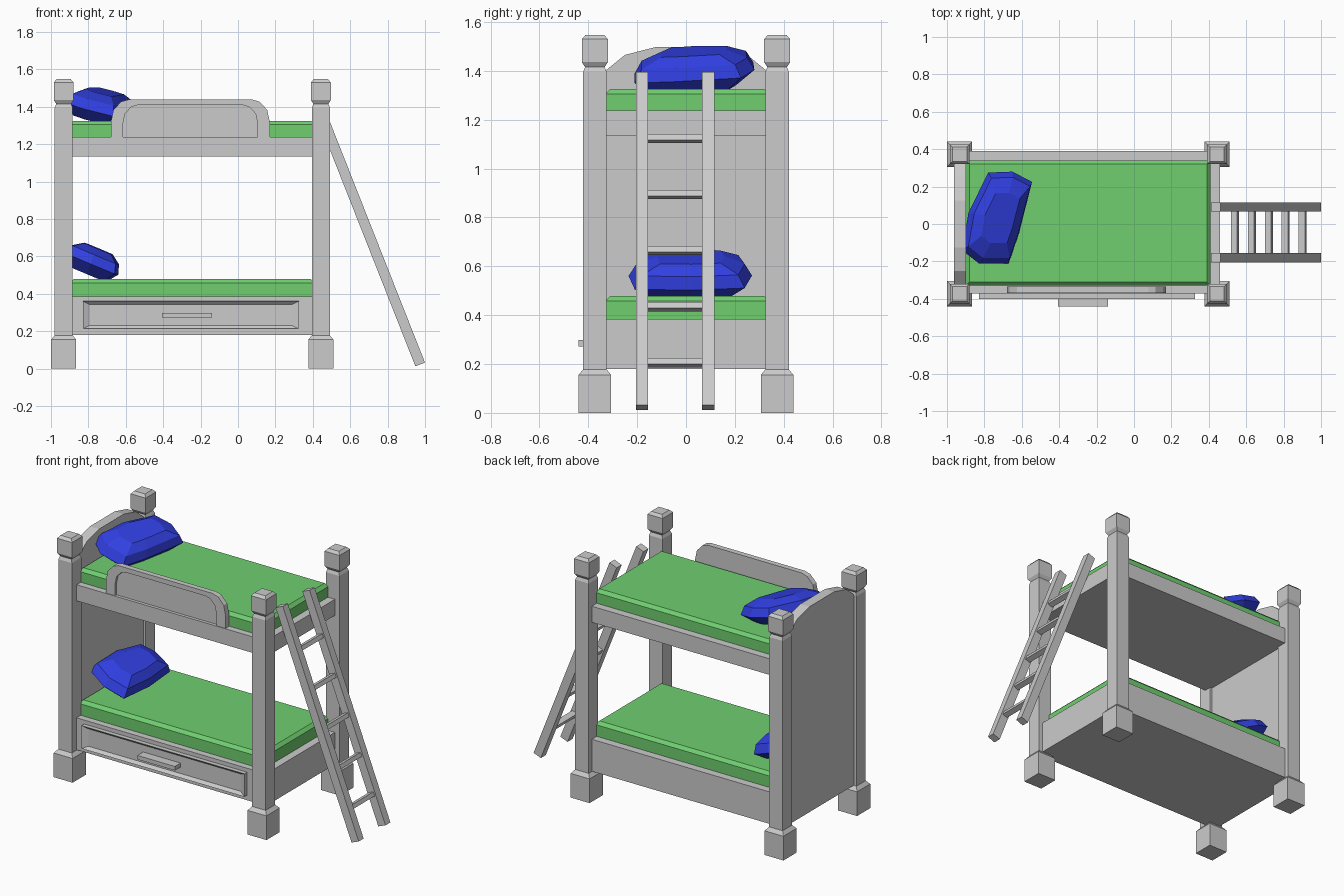
import bpy, bmesh, math
from mathutils import Vector

if "Cube" in bpy.data.objects:
    bpy.data.objects.remove(bpy.data.objects["Cube"])


def material(name, rgb):
    m = bpy.data.materials.new(name)
    m.diffuse_color = (*rgb, 1)
    m.use_nodes = True
    m.node_tree.nodes["Principled BSDF"].inputs["Base Color"].default_value = m.diffuse_color
    return m


GREEN = material("green_fabric", (0.16, 0.62, 0.16))
BLUE = material("blue_fabric", (0.03, 0.05, 0.75))


def finish(bm, name, mat=None):
    bmesh.ops.recalc_face_normals(bm, faces=bm.faces)
    me = bpy.data.meshes.new(name)
    bm.to_mesh(me)
    bm.free()
    ob = bpy.data.objects.new(name, me)
    bpy.context.collection.objects.link(ob)
    if mat:
        me.materials.append(mat)
    return ob


def box(name, x, y, z, mat=None):
    """Box from (min, max) ranges."""
    bm = bmesh.new()
    bmesh.ops.create_cube(bm, size=1)
    for v in bm.verts:
        v.co = [r[0] if c < 0 else r[1] for r, c in zip((x, y, z), v.co)]
    return finish(bm, name, mat)


def stack(name, origin, rings):
    """Rectangular rings (half width, half depth, height) skinned upward."""
    bm = bmesh.new()
    loops = [[bm.verts.new((origin[0] + sx * a, origin[1] + sy * b, h))
              for sx, sy in ((-1, -1), (1, -1), (1, 1), (-1, 1))] for a, b, h in rings]
    for lo, hi in zip(loops, loops[1:]):
        for i in range(4):
            bm.faces.new((lo[i], lo[i - 1], hi[i - 1], hi[i]))
    bm.faces.new(loops[0])
    bm.faces.new(loops[-1])
    return finish(bm, name)


def extrude(name, pts, offset):
    """Extrude a planar polygon of 3D points by an offset."""
    bm = bmesh.new()
    f = bm.faces.new([bm.verts.new(p) for p in pts])
    g = bmesh.ops.extrude_face_region(bm, geom=[f], use_keep_orig=True)
    vs = [e for e in g["geom"] if isinstance(e, bmesh.types.BMVert)]
    bmesh.ops.translate(bm, verts=vs, vec=offset)
    return finish(bm, name)


# corner posts with block feet and caps
PROFILE = [(.067, 0), (.067, .155), (.048, .178), (.048, 1.395), (.040, 1.415),
           (.053, 1.435), (.053, 1.53), (.038, 1.547)]
for px, end in ((-.932, "head"), (.443, "foot")):
    for py, side in ((-.373, "front"), (.373, "back")):
        stack(f"{end}_{side}_post", (px, py), [(r, r, h) for r, h in PROFILE])

# arched headboard
half = [(.33, .18), (.33, 1.40), (.25, 1.465), (.125, 1.497)]
arch = half + [(-y, z) for y, z in reversed(half)]
extrude("headboard", [(-.963, y, z) for y, z in arch], (.065, 0, 0))

# bed frames and bevelled mattresses
for label, z0, z1, z2 in (("lower", .18, .385, .478), ("upper", 1.135, 1.238, 1.325)):
    box(f"{label}_frame", (-.93, .46), (-.372, .39), (z0, z1))
    m = box(f"{label}_mattress", (-.90, .41), (-.33, .34), (z1, z2), GREEN)
    bm = bmesh.new()
    bm.from_mesh(m.data)
    top = [e for e in bm.edges if all(v.co.z > z2 - .01 for v in e.verts)]
    bmesh.ops.bevel(bm, geom=top, offset=.02, segments=1, affect='EDGES')
    bm.to_mesh(m.data)
    bm.free()

# drawer with bevelled front and handle
drawer = box("drawer_front", (-.83, .325), (-.40, -.36), (.213, .36))
bm = bmesh.new()
bm.from_mesh(drawer.data)
face = min(bm.faces, key=lambda f: f.calc_center_median().y)
bmesh.ops.inset_region(bm, faces=[face], thickness=.025, depth=.0)
for v in face.verts:
    v.co.y += .018
    v.co.x += .02 if v.co.x < 0 else -.02
bm.to_mesh(drawer.data)
bm.free()
box("drawer_handle", (-.405, -.14), (-.44, -.37), (.272, .298))


# guard rail: raised arch rim around a thinner panel
def guard_arch(w, top, r):
    right = [(w, 1.23), (w, top - 2.2 * r), (w - .25 * r, top - r), (w - r, top - .2 * r), (w - 1.7 * r, top)]
    return right + [(-x, z) for x, z in reversed(right)]


outer, inner = guard_arch(.425, 1.438, .055), guard_arch(.36, 1.408, .045)
cx = -.255
rim = outer + inner[::-1]
extrude("guard_rim", [(cx + x, -.368, z) for x, z in rim], (0, .035, 0))
extrude("guard_panel", [(cx + x, -.352, z) for x, z in guard_arch(.37, 1.412, .045)], (0, .019, 0))

# leaning ladder
foot, head = Vector((.974, 0, .022)), Vector((.436, 0, 1.385))
along = (head - foot).normalized()
out = Vector((along.z, 0, -along.x)) * .0275
ladder_y = (-.18, .091)
for y, side in zip(ladder_y, ("front", "back")):
    base = Vector((0, y - .025, 0))
    extrude(f"ladder_{side}_rail", [base + p for p in (foot - out, foot + out, head + out, head - out)], (0, .05, 0))
for i in range(5):
    t = (.205 + i * .2295 - foot.z) / (head.z - foot.z)
    c = foot.lerp(head, t) + Vector((0, ladder_y[0], 0))
    u, w = along * .013, out * .65
    extrude(f"ladder_rung_{i + 1}", [c - u - w, c - u + w, c + u + w, c + u - w], (0, ladder_y[1] - ladder_y[0], 0))


# faceted pillows: outline tilted on a plane, puffed above and below
def pillow(name, outline, zc, sx, sy, up, down):
    n = len(outline)
    mx, my = (sum(p[k] for p in outline) / n for k in (0, 1))
    bm = bmesh.new()
    for scale, h in ((1, 0), (.88, up * .6), (.55, up), (.7, -down)):
        for x, y in outline:
            dx, dy = (x - mx) * scale, (y - my) * scale
            bm.verts.new((mx + dx + h * -sx, my + dy, zc + dx * sx + dy * sy + h))
    res = bmesh.ops.convex_hull(bm, input=bm.verts)
    bmesh.ops.delete(bm, geom=[v for v in bm.verts if not v.link_faces], context='VERTS')
    finish(bm, name, BLUE)


pillow("upper_pillow", [(-.78, .275), (-.65, .28), (-.545, .225), (-.615, -.05), (-.67, -.21),
                        (-.83, -.21), (-.92, -.14), (-.885, .06)], 1.395, -.25, .12, .085, .06)
pillow("lower_pillow", [(-.87, .24), (-.77, .27), (-.65, .24), (-.64, .02), (-.66, -.21),
                        (-.79, -.235), (-.92, -.19), (-.92, .04)], .56, -.42, .02, .08, .055)
